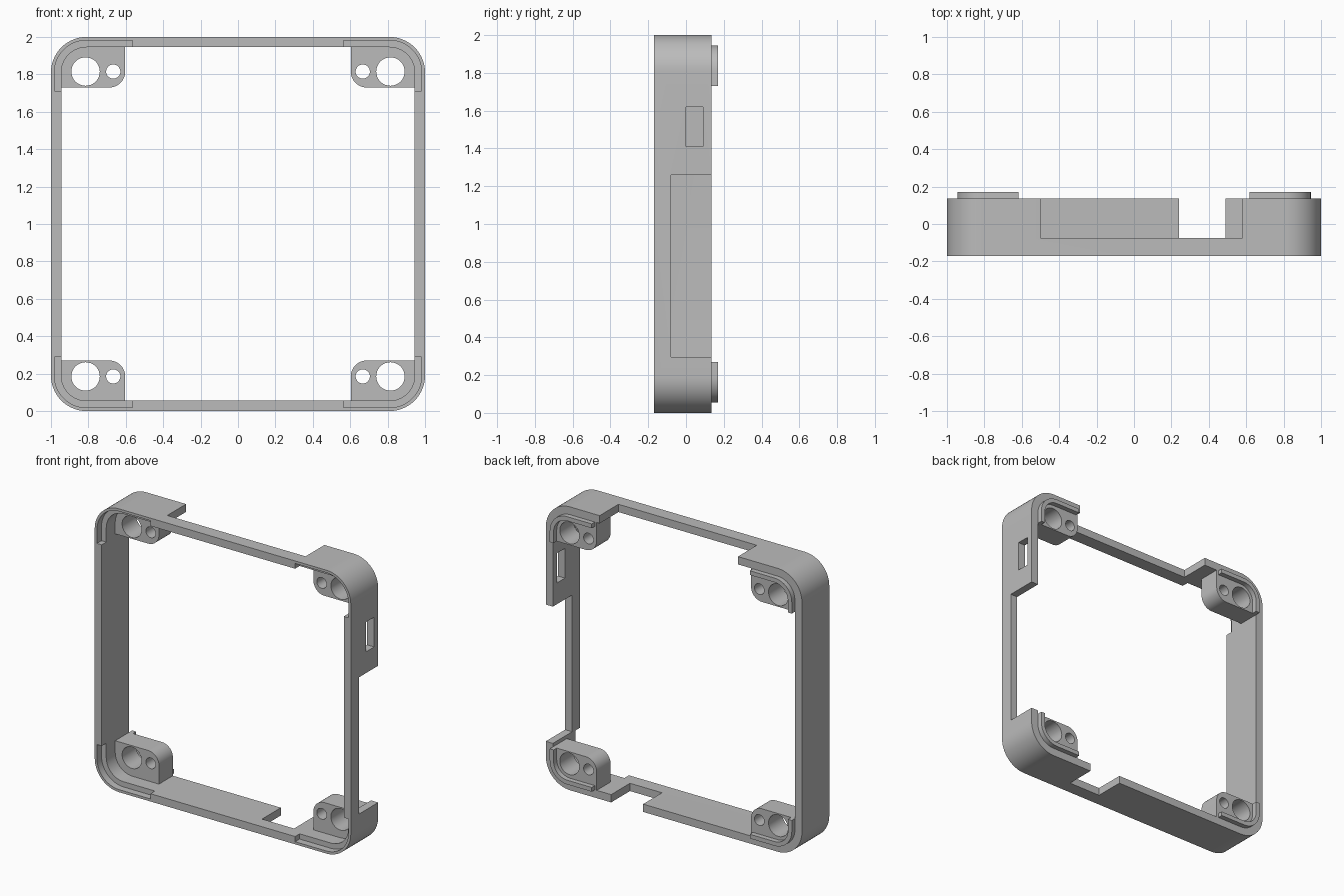
import bpy, bmesh, math

old = bpy.data.objects.get("Cube")
if old:
    bpy.data.objects.remove(old, do_unlink=True)

grey = bpy.data.materials.new("plain grey")
grey.use_nodes = True
grey.diffuse_color = (0.5, 0.5, 0.5, 1)
grey.node_tree.nodes["Principled BSDF"].inputs["Base Color"].default_value = (0.5, 0.5, 0.5, 1)

FRONT, BACK, LIP_BACK = -0.17, 0.135, 0.17
INNER, INNER_R = 0.945, 0.135


def arc(cx, cz, r, start, end, steps=14):
    return [(cx + r * math.cos(math.radians(start + (end - start) * i / steps)),
             cz + r * math.sin(math.radians(start + (end - start) * i / steps)))
            for i in range(steps + 1)]


def rounded(x0, x1, z0, z1, radii):
    """Rectangle outline; radii run top right, top left, bottom left, bottom right."""
    pts = []
    corners = [(x1, z1, -1, -1), (x0, z1, 1, -1), (x0, z0, 1, 1), (x1, z0, -1, 1)]
    for k, ((x, z, sx, sz), r) in enumerate(zip(corners, radii)):
        pts += arc(x + sx * r, z + sz * r, r, 90 * k, 90 * k + 90) if r else [(x, z)]
    return pts


def prism(name, outline, y0, y1, sx=1, sz=1):
    """Extrude an outline, measured from the frame centre, along the depth."""
    bm = bmesh.new()
    face = bm.faces.new([bm.verts.new((sx * x, y0, 1 + sz * z)) for x, z in outline])
    ext = bmesh.ops.extrude_face_region(bm, geom=[face])["geom"]
    verts = [v for v in ext if isinstance(v, bmesh.types.BMVert)]
    bmesh.ops.translate(bm, verts=verts, vec=(0, y1 - y0, 0))
    bmesh.ops.recalc_face_normals(bm, faces=bm.faces)
    mesh = bpy.data.meshes.new(name)
    bm.to_mesh(mesh)
    bm.free()
    mesh.materials.append(grey)
    obj = bpy.data.objects.new(name, mesh)
    bpy.context.scene.collection.objects.link(obj)
    return obj


def activate(obj):
    bpy.ops.object.select_all(action="DESELECT")
    obj.select_set(True)
    bpy.context.view_layer.objects.active = obj


def cut(obj, cutter):
    cutter.hide_render = True
    mod = obj.modifiers.new("cut", "BOOLEAN")
    mod.operation, mod.solver, mod.object = "DIFFERENCE", "EXACT", cutter
    activate(obj)
    bpy.ops.object.modifier_apply(modifier=mod.name)
    bpy.data.objects.remove(cutter, do_unlink=True)


def box(x0, x1, z0, z1, y0, y1):
    return prism("cutter", rounded(x0, x1, z0, z1, [0] * 4), y0, y1)


def finish(obj):
    activate(obj)
    bpy.ops.object.shade_smooth_by_angle(angle=math.radians(30))


# Rounded square frame, hollowed out
frame = prism("frame", rounded(-1, 1, -1, 1, [0.19] * 4), FRONT, BACK)
cut(frame, prism("cutter", rounded(-INNER, INNER, -INNER, INNER, [INNER_R] * 4), -0.5, 0.5))

# Notches in the top, bottom and left walls, and the side window
cut(frame, box(-0.5, 0.58, 0.9, 1.1, -0.075, 0.5))
cut(frame, box(0.24, 0.49, -1.1, -0.9, -0.075, 0.5))
cut(frame, box(0.9, 1.1, -0.705, 0.26, -0.08, 0.5))
cut(frame, box(0.9, 1.1, 0.41, 0.62, 0.0, 0.09))

for sz, level in ((1, "top"), (-1, "bottom")):
    for sx, side in ((1, "left"), (-1, "right")):
        tag = f"{level}_{side}"

        # Shallow corner recess in the front rim
        cut(frame, prism("cutter", rounded(0.565, 0.982, 0.71, 0.982, [0.172, 0, 0, 0]),
                         -0.5, FRONT + 0.05, sx, sz))

        # Corner boss with a large and a small through hole
        boss = prism(f"{tag}_boss", rounded(0.603, INNER, 0.73, INNER, [INNER_R, 0, 0.085, 0]),
                     -0.02, BACK, sx, sz)
        for x, r in ((0.815, 0.076), (0.667, 0.038)):
            cut(boss, prism("cutter", arc(x, 0.815, r, 0, 350, 35), -0.5, 0.5, sx, sz))
        finish(boss)

        # Thin raised lip following the corner on the back
        c, w = INNER - INNER_R, 0.03
        lip = ([(INNER, 0.73)] + arc(c, c, INNER_R, 0, 90) + [(0.617, INNER), (0.617, INNER - w)]
               + arc(c, c, INNER_R - w, 90, 0) + [(INNER - w, 0.73)])
        finish(prism(f"{tag}_lip", lip, BACK, LIP_BACK, sx, sz))

finish(frame)
